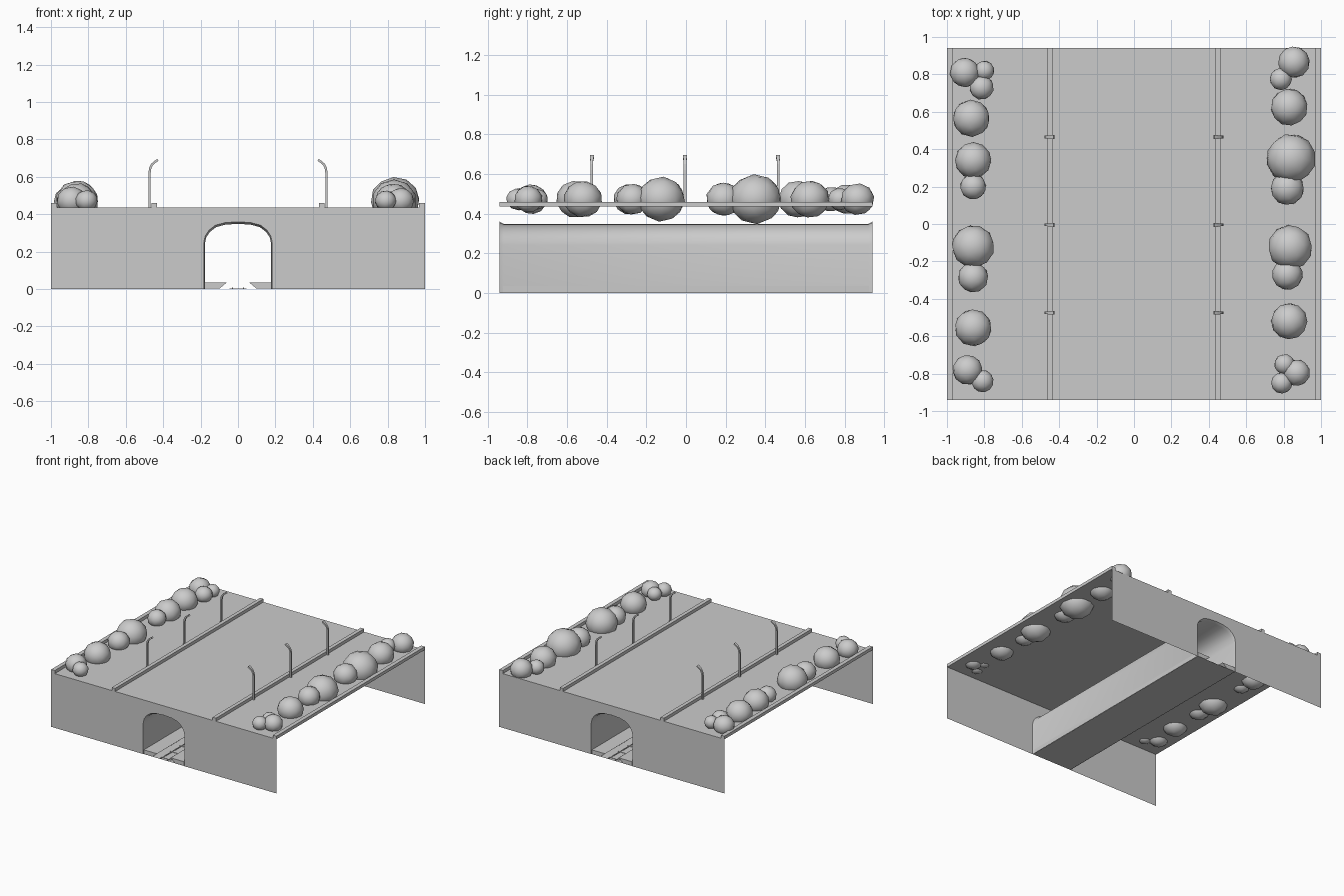
import bpy, bmesh, math, random
from mathutils import Vector, Matrix

random.seed(4)
cube = bpy.data.objects.get("Cube")
if cube:
    bpy.data.objects.remove(cube)

grey = bpy.data.materials.new("plain_grey")
grey.use_nodes = True
tone = (0.6, 0.6, 0.6, 1)
grey.diffuse_color = tone
grey.node_tree.nodes["Principled BSDF"].inputs["Base Color"].default_value = tone

HALF_Y = 0.94
DECK_Z = 0.435


def finish(name, bm, smooth=None):
    mesh = bpy.data.meshes.new(name)
    bm.to_mesh(mesh)
    bm.free()
    mesh.materials.append(grey)
    obj = bpy.data.objects.new(name, mesh)
    bpy.context.collection.objects.link(obj)
    if smooth:
        mesh.shade_smooth()
        mesh.set_sharp_from_angle(angle=math.radians(smooth))
    return obj


def loft(name, rings, closed=True, smooth=None):
    """Skin a list of matching cross-sections; closed ones get end caps."""
    bm = bmesh.new()
    rows = [[bm.verts.new(p) for p in ring] for ring in rings]
    n = len(rows[0])
    for a, b in zip(rows, rows[1:]):
        for i in range(n if closed else n - 1):
            j = (i + 1) % n
            bm.faces.new((a[i], a[j], b[j], b[i]))
    if closed:
        bm.faces.new(rows[0])
        bm.faces.new(rows[-1])
        bmesh.ops.recalc_face_normals(bm, faces=bm.faces)
    return finish(name, bm, smooth)


def extrude_y(name, profile, y0=-HALF_Y, y1=HALF_Y):
    return loft(name, [[(x, y, z) for x, z in profile] for y in (y0, y1)])


def rect(x0, x1, z0, z1):
    return [(x0, z0), (x1, z0), (x1, z1), (x0, z1)]


def sheet(name, points):
    bm = bmesh.new()
    bm.faces.new([bm.verts.new(p) for p in points])
    return finish(name, bm)


def flat(name, half_x, z):
    y = HALF_Y
    return sheet(name, [(-half_x, -y, z), (half_x, -y, z), (half_x, y, z), (-half_x, y, z)])


# Tunnel opening outline, from one foot over the crown to the other
half_arch = [(0.183, 0), (0.183, 0.25), (0.175, 0.285), (0.155, 0.315),
             (0.12, 0.342), (0.07, 0.355)]
arch = half_arch + [(0, 0.36)] + [(-x, z) for x, z in reversed(half_arch)]

# Deck and the two end walls with the arched opening
flat("deck", 1, DECK_Z)
outline = arch + [(-1, 0), (-1, DECK_Z), (1, DECK_Z), (1, 0)]
sheet("front_wall", [(x, -HALF_Y, z) for x, z in reversed(outline)])
sheet("back_wall", [(x, HALF_Y, z) for x, z in outline])

# Tunnel lining, flaring slightly at both mouths
stations = [(-HALF_Y, 1), (-0.92, 0.97), (0.92, 0.97), (HALF_Y, 1)]
loft("tunnel_lining", [[(x * s, y, z * s) for x, z in arch] for y, s in stations],
     closed=False, smooth=40)
flat("tunnel_floor", 0.18, 0.001)

# Kerbs, tunnel ledges and rails on both sides
for side, s in (("left", 1), ("right", -1)):
    extrude_y(side + "_edge_kerb", rect(s * 0.968, s, DECK_Z, 0.46))
    extrude_y(side + "_road_kerb", rect(s * 0.432, s * 0.462, DECK_Z, 0.46))
    extrude_y(side + "_tunnel_ledge",
              [(s * 0.178, 0.002), (s * 0.1, 0.002), (s * 0.06, 0.035), (s * 0.178, 0.035)])
    extrude_y(side + "_rail", rect(s * 0.026, s * 0.032, 0.002, 0.008))

# Sleepers under the rails
for i in range(16):
    y = -0.9 + i * 0.12
    extrude_y("sleeper", rect(-0.045, 0.045, 0.001, 0.004), y - 0.015, y + 0.015)

# Street lamps: rectangular section swept along a bent pole
path = [Vector(p) for p in [(0.473, DECK_Z), (0.473, 0.62), (0.469, 0.648), (0.458, 0.668),
                            (0.443, 0.681), (0.428, 0.691)]]
for side, s in (("left", 1), ("right", -1)):
    for y in (0.465, -0.005, -0.475):
        rings = []
        for i, p in enumerate(path):
            t = (path[min(i + 1, len(path) - 1)] - path[max(i - 1, 0)]).normalized()
            n = Vector((-t.y, t.x)) * 0.006
            w = 0.01 if i > 3 else 0.007
            a, b = p + n, p - n
            rings.append([(s * a.x, y - w, a.y), (s * b.x, y - w, b.y),
                          (s * b.x, y + w, b.y), (s * a.x, y + w, a.y)])
        loft(side + "_street_lamp", rings)

# Bushes: x, y, radius
left_bushes = [(0.855, 0.865, 0.085), (0.785, 0.775, 0.06), (0.83, 0.625, 0.1),
               (0.84, 0.35, 0.133), (0.82, 0.19, 0.09), (0.835, -0.125, 0.12),
               (0.82, -0.27, 0.083), (0.83, -0.52, 0.098), (0.805, -0.75, 0.055),
               (0.87, -0.795, 0.072), (0.79, -0.85, 0.057)]
right_bushes = [(-0.905, 0.81, 0.08), (-0.8, 0.82, 0.053), (-0.815, 0.73, 0.066),
                (-0.87, 0.565, 0.1), (-0.86, 0.34, 0.098), (-0.86, 0.2, 0.07),
                (-0.86, -0.12, 0.115), (-0.86, -0.285, 0.082), (-0.86, -0.555, 0.1),
                (-0.89, -0.78, 0.08), (-0.81, -0.84, 0.06)]
for name, bushes in (("left_bush", left_bushes), ("right_bush", right_bushes)):
    for x, y, r in bushes:
        bm = bmesh.new()
        turn = Matrix.Rotation(random.uniform(0, 6), 4, 'Z') @ Matrix.Rotation(random.uniform(0, 6), 4, 'X')
        squash = Matrix.Diagonal((1, 1, 0.95, 1))
        bmesh.ops.create_icosphere(bm, subdivisions=2, radius=r,
                                   matrix=Matrix.Translation((x, y, 0.473)) @ squash @ turn)
        finish(name, bm, smooth=60)
